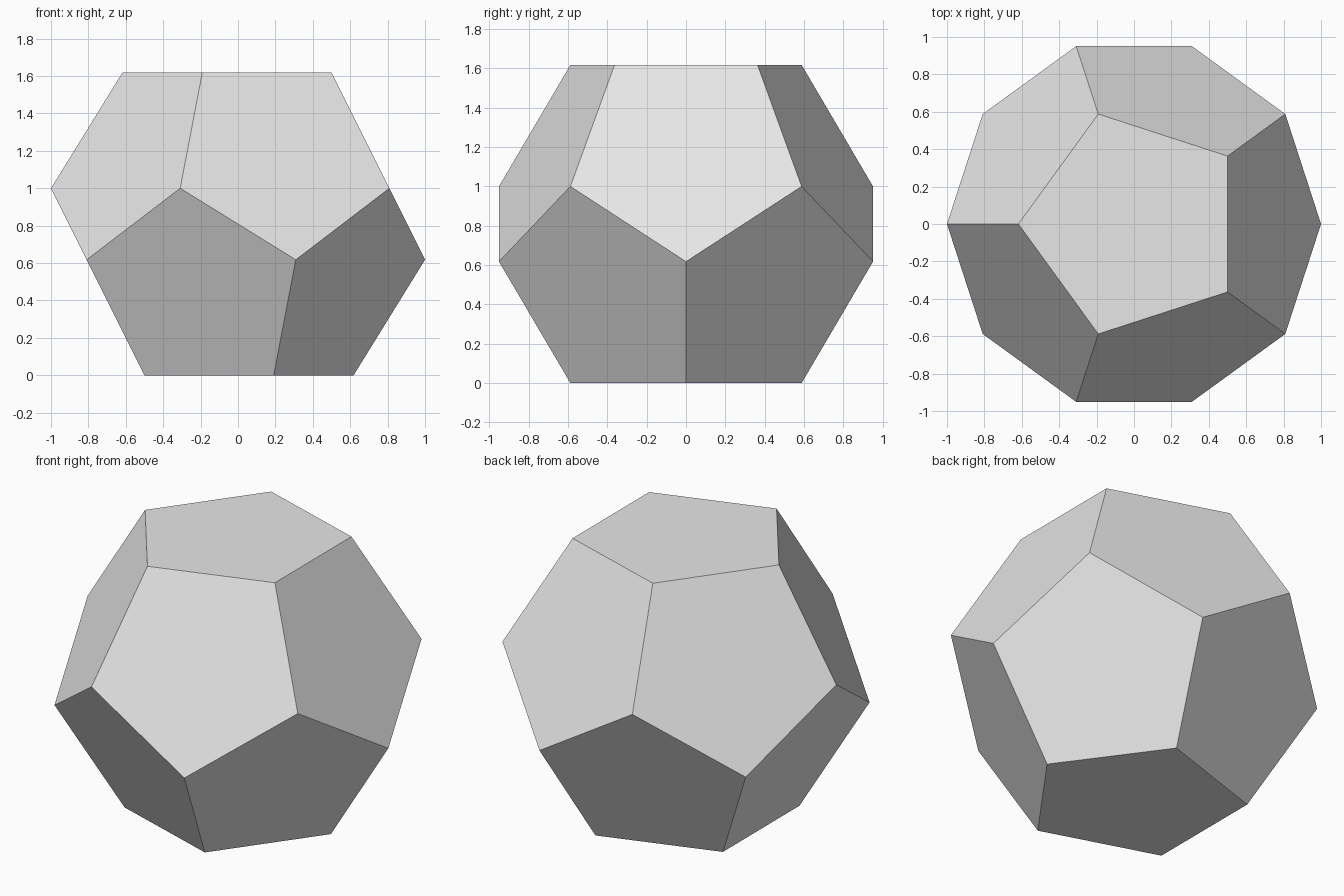
import bpy, bmesh
from math import sin, cos, pi, sqrt

cube = bpy.data.objects.get("Cube")
if cube:
    bpy.data.objects.remove(cube, do_unlink=True)

# Single grey material
grey = bpy.data.materials.new("light grey")
grey.use_nodes = True
color = (0.8, 0.8, 0.8, 1)
grey.diffuse_color = color
grey.node_tree.nodes["Principled BSDF"].inputs["Base Color"].default_value = color

# Golden ratio proportions of a regular dodecahedron with outer ring radius 1
phi = (1 + sqrt(5)) / 2
inner = phi - 1
bm = bmesh.new()


def ring(radius, z, start):
    return [bm.verts.new((radius * cos(start + i * 2 * pi / 5),
                          radius * sin(start + i * 2 * pi / 5), z)) for i in range(5)]


top = ring(inner, phi, pi)
upper = ring(1, 1, pi)
lower = ring(1, inner, 0)
bottom = ring(inner, 0, 0)

# Pentagon caps and the two belts of pentagons
bm.faces.new(top)
bm.faces.new(bottom[::-1])
for cap, near, far in ((top, upper, lower), (bottom, lower, upper)):
    for i in range(5):
        j = (i + 1) % 5
        bm.faces.new((cap[i], near[i], far[(i + 3) % 5], near[j], cap[j]))
bmesh.ops.recalc_face_normals(bm, faces=bm.faces)

mesh = bpy.data.meshes.new("dodecahedron")
bm.to_mesh(mesh)
bm.free()
mesh.materials.append(grey)
solid = bpy.data.objects.new("dodecahedron", mesh)
bpy.context.collection.objects.link(solid)
